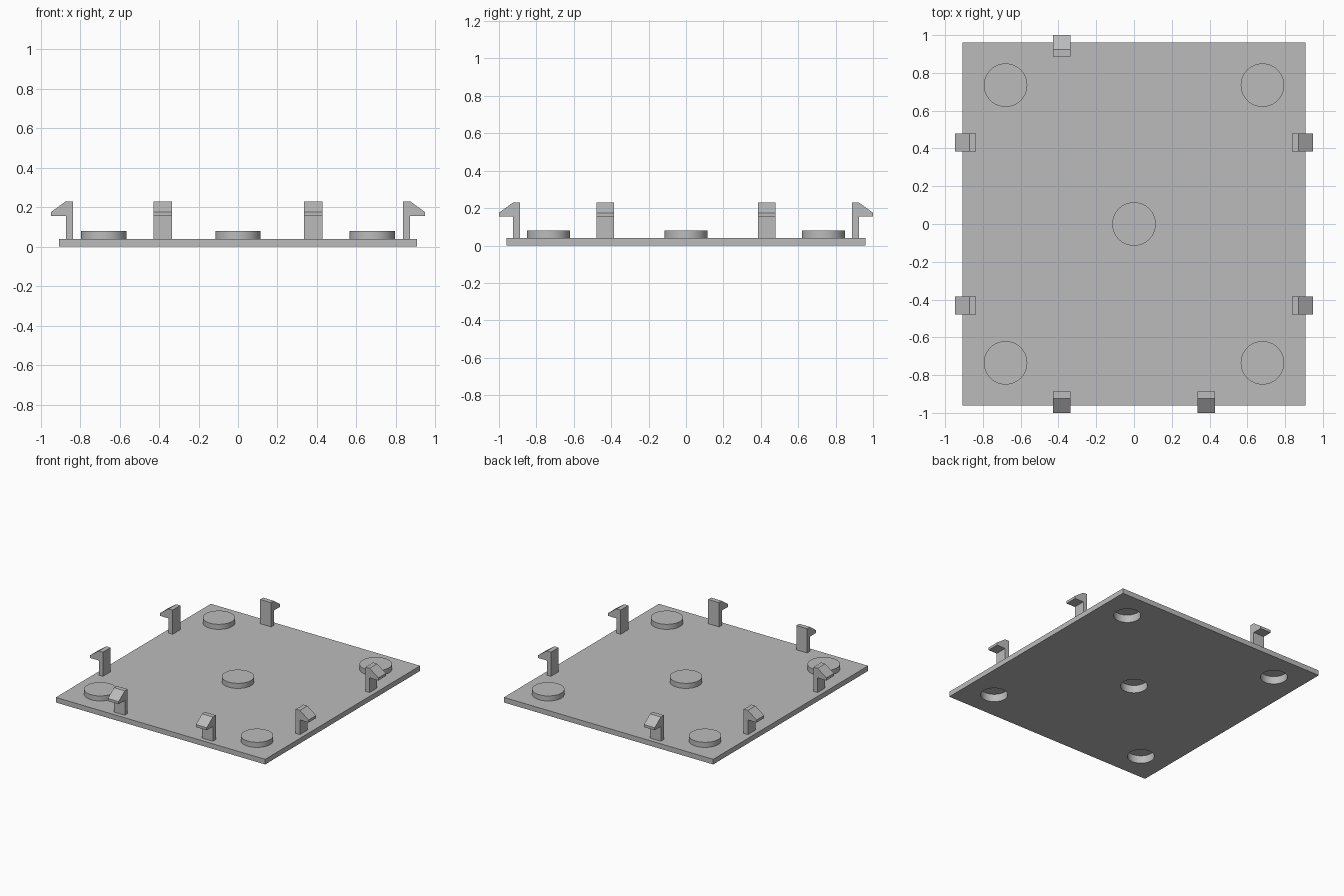
import bpy
import bmesh

cube = bpy.data.objects.get("Cube")
if cube:
    bpy.data.objects.remove(cube, do_unlink=True)

HALF_X, HALF_Y, THICK = 0.908, 0.96, 0.04
BOSS_TOP, POCKET_TOP = 0.08, 0.06

grey = bpy.data.materials.new("plain grey")
grey.use_nodes = True
grey.diffuse_color = (0.5, 0.5, 0.5, 1)
grey.node_tree.nodes["Principled BSDF"].inputs["Base Color"].default_value = (0.5, 0.5, 0.5, 1)


def make_object(name, bm):
    bmesh.ops.recalc_face_normals(bm, faces=bm.faces)
    mesh = bpy.data.meshes.new(name)
    bm.to_mesh(mesh)
    bm.free()
    mesh.materials.append(grey)
    obj = bpy.data.objects.new(name, mesh)
    bpy.context.collection.objects.link(obj)
    return obj


def discs(name, radius, bottom, top):
    """One upright disc at the centre and one near each corner."""
    bm = bmesh.new()
    spots = [(0, 0)] + [(sx * 0.68, sy * 0.735) for sx in (-1, 1) for sy in (-1, 1)]
    for x, y in spots:
        made = bmesh.ops.create_cone(bm, cap_ends=True, segments=64,
                                     radius1=radius, radius2=radius, depth=top - bottom)
        bmesh.ops.translate(bm, verts=made["verts"], vec=(x, y, (bottom + top) / 2))
    return make_object(name, bm)


def clip(name, axis, side, along, edge):
    """Hooked clip: profile measured outward from the plate edge, extruded along it."""
    profile = [(-0.072, THICK), (-0.036, THICK), (-0.036, 0.155), (0.04, 0.155),
               (0.04, 0.175), (-0.036, 0.23), (-0.072, 0.23)]
    bm = bmesh.new()
    verts = []
    for out, z in profile:
        u, v = side * (edge + out), along - 0.047
        verts.append(bm.verts.new((u, v, z) if axis == "x" else (v, u, z)))
    face = bm.faces.new(verts)
    moved = bmesh.ops.extrude_face_region(bm, geom=[face])["geom"]
    tips = [g for g in moved if isinstance(g, bmesh.types.BMVert)]
    bmesh.ops.translate(bm, verts=tips, vec=(0, 0.094, 0) if axis == "x" else (0.094, 0, 0))
    return make_object(name, bm)


# Base plate
bm = bmesh.new()
bmesh.ops.create_cube(bm, size=1)
bmesh.ops.scale(bm, verts=bm.verts, vec=(2 * HALF_X, 2 * HALF_Y, THICK))
bmesh.ops.translate(bm, verts=bm.verts, vec=(0, 0, THICK / 2))
plate = make_object("base_plate", bm)

# Raised round bosses, hollowed from below
bosses = discs("boss_helper", 0.115, THICK / 2, BOSS_TOP)
pockets = discs("pocket_cutter", 0.096, -0.02, POCKET_TOP)
for helper, operation in ((bosses, "UNION"), (pockets, "DIFFERENCE")):
    mod = plate.modifiers.new(helper.name, "BOOLEAN")
    mod.object = helper
    mod.operation = operation
    mod.solver = "EXACT"
    bpy.context.view_layer.objects.active = plate
    bpy.ops.object.modifier_apply(modifier=mod.name)
    bpy.data.objects.remove(helper, do_unlink=True)

# Smooth round walls, crisp rims
bpy.ops.object.select_all(action="DESELECT")
plate.select_set(True)
bpy.context.view_layer.objects.active = plate
bpy.ops.object.shade_smooth_by_angle(angle=0.6)

# Clips: two on each side, two at the front, one at the back
for side, label in ((-1, "right"), (1, "left")):
    clip(f"{label}_front_clip", "x", side, -0.432, HALF_X)
    clip(f"{label}_back_clip", "x", side, 0.432, HALF_X)
    clip(f"front_{label}_clip", "y", -1, side * 0.382, HALF_Y)
clip("back_right_clip", "y", 1, -0.382, HALF_Y)
